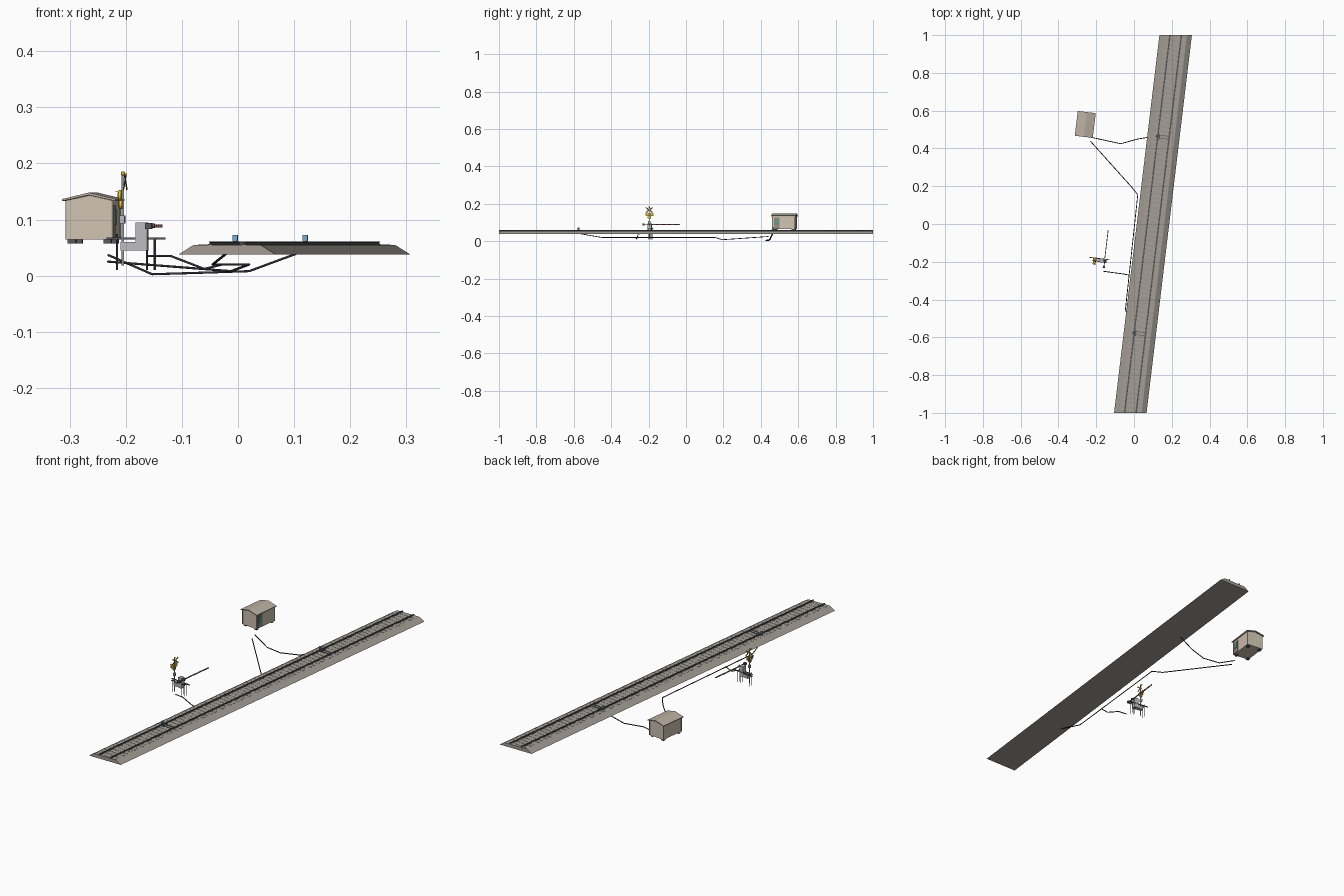
import bpy, bmesh, math
from mathutils import Matrix, Vector

if "Cube" in bpy.data.objects:
    bpy.data.objects.remove(bpy.data.objects["Cube"])

SLOPE = 0.12                      # sideways drift of the track per unit of y
ANG = -math.atan(SLOPE)
cx = lambda y: 0.1005 + SLOPE * y  # track centre line

def mat(name, c):
    m = bpy.data.materials.new(name)
    m.diffuse_color = (*c, 1)
    m.use_nodes = True
    m.node_tree.nodes["Principled BSDF"].inputs["Base Color"].default_value = m.diffuse_color
    return m

BALLAST = mat("ballast_stone", (.36, .33, .29)); CONC = mat("concrete", (.38, .36, .32))
STEEL = mat("dark_steel", (.10, .10, .11)); CABLE = mat("cable_black", (.03, .03, .035))
WALL = mat("cabin_wall", (.62, .54, .44)); ROOF = mat("cabin_roof", (.50, .43, .36))
DOOR = mat("door_brown", (.30, .26, .22)); GREEN = mat("green_panel", (.12, .32, .22))
BLUE = mat("sensor_blue", (.18, .40, .62)); YEL = mat("yellow", (.85, .58, .04))
RED = mat("red", (.55, .04, .04)); WHITE = mat("white", (.8, .8, .8)); GREY = mat("grey", (.50, .50, .53))

def add(name, bm, m, M=Matrix()):
    bmesh.ops.recalc_face_normals(bm, faces=bm.faces)
    me = bpy.data.meshes.new(name)
    bm.transform(M)
    bm.to_mesh(me); bm.free()
    me.materials.append(m)
    o = bpy.data.objects.new(name, me)
    bpy.context.collection.objects.link(o)
    return o

def boxes(name, items, m, M=Matrix()):
    """items: (centre, size) or (centre, size, local rotation matrix)"""
    bm = bmesh.new()
    for it in items:
        R = it[2] if len(it) > 2 else Matrix()
        bmesh.ops.create_cube(bm, size=1, matrix=Matrix.Translation(it[0]) @ R @ Matrix.Diagonal((*it[1], 1)))
    return add(name, bm, m, M)

def cyls(name, items, m, M=Matrix(), seg=12):
    """items: (start, end, radius)"""
    bm = bmesh.new()
    for a, b, r in items:
        a, b = Vector(a), Vector(b)
        q = (b - a).to_track_quat('Z', 'Y').to_matrix().to_4x4()
        bmesh.ops.create_cone(bm, cap_ends=True, segments=seg, radius1=r, radius2=r, depth=(b - a).length,
                              matrix=Matrix.Translation((a + b) / 2) @ q)
    return add(name, bm, m, M)

def extrude_y(name, prof, y0, y1, m, M=Matrix(), shear=False):
    """xz profile swept along y, optionally following the track centre line"""
    bm = bmesh.new()
    rings = [[bm.verts.new((x + (cx(y) if shear else 0), y, z)) for x, z in prof] for y in (y0, y1)]
    n = len(prof)
    for i in range(n):
        bm.faces.new((rings[0][i], rings[0][(i + 1) % n], rings[1][(i + 1) % n], rings[1][i]))
    bm.faces.new(rings[0]); bm.faces.new(rings[1][::-1])
    return add(name, bm, m, M)

def cable(name, pts, r=.0022):
    cu = bpy.data.curves.new(name, 'CURVE')
    cu.dimensions = '3D'; cu.bevel_depth = r; cu.bevel_resolution = 1; cu.use_fill_caps = True
    s = cu.splines.new('POLY')
    s.points.add(len(pts) - 1)
    for p, c in zip(s.points, pts):
        p.co = (*c, 1)
    cu.materials.append(CABLE)
    o = bpy.data.objects.new(name, cu)
    bpy.context.collection.objects.link(o)

frame = lambda x, y: Matrix.Translation((x, y, 0)) @ Matrix.Rotation(ANG, 4, 'Z')

# Track: ballast bed, sleepers, rails
extrude_y("ballast_bed", [(-.086, .038), (.086, .038), (.06, .0545), (-.06, .0545)], -1, 1, BALLAST, shear=True)
R = Matrix.Rotation(ANG, 4, 'Z')
boxes("sleepers", [((cx(y), y, .0515), (.107, .010, .0075), R)
                   for y in (-.985 + .0252 * i for i in range(79))], CONC)
RAIL = [(-.0035, .055), (.0035, .055), (.0035, .0558), (.0009, .0568), (.0009, .0592),
        (.0019, .0596), (.0019, .0612), (-.0019, .0612), (-.0019, .0596), (-.0009, .0592),
        (-.0009, .0568), (-.0035, .0558)]
for side, s in (("left", -1), ("right", 1)):
    extrude_y(f"rail_{side}", [(x + s * .0305, z) for x, z in RAIL], -1, 1, STEEL, shear=True)
    boxes(f"rail_clips_{side}", [((cx(y) + s * .0305, y, .0557), (.011, .004, .0014), R)
                                 for y in (-.985 + .0252 * i for i in range(79))], STEEL)

# Wheel sensors on the left rail with bond bars between the rails
for label, y in (("near", -.58), ("far", .46)):
    M = frame(cx(y), y)
    boxes(f"sensor_box_{label}", [((-.036, 0, .067), (.009, .009, .010))], BLUE, M)
    boxes(f"sensor_bracket_{label}", [((-.036, 0, .058), (.006, .014, .008)),
                                      ((-.023, 0, .057), (.008, .03, .005))], STEEL, M)
    boxes(f"sensor_bars_{label}", [((0, -.008, .0562), (.054, .003, .002)),
                                   ((0, .008, .0562), (.054, .003, .002))], STEEL, M)

# Equipment cabin
C = frame(-.258, .527)
extrude_y("cabin_body", [(-.041, .064), (.041, .064), (.041, .134), (0, .143), (-.041, .134)], -.06, .06, WALL, C)
extrude_y("cabin_roof", [(-.048, .133), (0, .1435), (.048, .133), (.048, .1365), (0, .148), (-.048, .1365)],
          -.066, .066, ROOF, C)
boxes("cabin_feet", [((sx * .032, sy * .05, .061), (.014, .014, .008)) for sx in (-1, 1) for sy in (-1, 1)], STEEL, C)
boxes("cabin_door", [((.0415, -.038, .096), (.003, .03, .06))], DOOR, C)
boxes("cabin_door_panel", [((.043, -.038, .104), (.004, .019, .028))], GREEN, C)
boxes("cabin_corner_trim", [((sx * .041, sy * .06, .099), (.003, .003, .07)) for sx in (-1, 1) for sy in (-1, 1)], ROOF, C)

# Barrier machine: posts, support beams, cabinets
B = frame(-.184, -.192)
cyls("support_posts", [((-.032, y, .010), (-.032, y, .074), .0012) for y in (-.006, .008)]
     + [((x, y, .010), (x, y, .066), .0012) for x in (.036, .022) for y in (-.006, .008)], STEEL, B, 8)
boxes("support_beams", [((.001, .009, .066), (.106, .004, .004)), ((.001, -.007, .066), (.08, .003, .003)),
                        ((-.032, .001, .066), (.004, .02, .003)), ((.036, .001, .066), (.004, .02, .003))], STEEL, B)
boxes("machine_cabinet", [((.013, 0, .070), (.021, .020, .050))], GREY, B)
boxes("machine_base", [((-.002, 0, .0525), (.045, .018, .015))], GREY, B)

# Barrier arm: pivot, counterweights, striped boom
cyls("arm_pivot", [((.02, 0, .0885), (.036, 0, .0885), .004)], STEEL, B)
boxes("counterweight", [((.029, -.032, .0885), (.012, .012, .010)), ((.029, -.012, .0885), (.004, .036, .004))], STEEL, B)
seg = .0162
for nm, m, k in (("arm_red", RED, 0), ("arm_white", WHITE, 1)):
    boxes(nm, [((.028, .002 + seg * (i + .5), .0885), (.004, seg, .0046)) for i in range(k, 10, 2)], m, B)

# Signal mast with crossbuck and lamps
S = frame(-.205, -.196)
cyls("signal_mast", [((0, 0, .018), (0, 0, .180), .0022)], GREY, S)
bm = bmesh.new()
bmesh.ops.create_uvsphere(bm, u_segments=12, v_segments=8, radius=.004, matrix=Matrix.Translation((0, 0, .182)))
add("mast_bell", bm, YEL, S)
for nm, m, ks in (("crossbuck_yellow", YEL, (-2, 0, 2)), ("crossbuck_dark", STEEL, (-1, 1))):
    items = []
    for j, a in enumerate((35, -35)):
        RX = Matrix.Rotation(math.radians(a), 4, 'X')
        for k in ks:
            items.append((Vector((.0032 + .0016 * j, 0, .167)) + RX @ Vector((0, k * .0092, 0)), (.0014, .0092, .006), RX))
    boxes(nm, items, m, S)
lamps = [(-.012, .143), (.012, .143), (0, .128)]
cyls("lamp_housings", [((-.006, y, z), (-.001, y, z), .0095) for y, z in lamps], YEL, S, 16)
cyls("lamp_lenses", [((-.0075, y, z), (-.006, y, z), .006) for y, z in lamps], STEEL, S, 16)
boxes("lamp_hoods", [((-.009, y, z + .0075), (.006, .012, .0015)) for y, z in lamps], YEL, S)
boxes("mast_junction_box", [((-.001, 0, .100), (.009, .012, .014))], GREY, S)

# Ground cables
cable("cable_far_sensor", [(-.232, .46, .037), (-.153, .443, .0025), (-.07, .425, .005), (.02, .45, .008), (.112, .465, .042)])
cable("cable_trunk", [(-.232, .44, .025), (-.012, .195, .008), (.02, .155, .020), (-.045, -.45, .020), (-.015, -.59, .044)])
cable("cable_signal", [(-.163, -.25, .035), (-.12, -.256, .035), (-.06, -.264, .012), (-.028, -.27, .020)])
